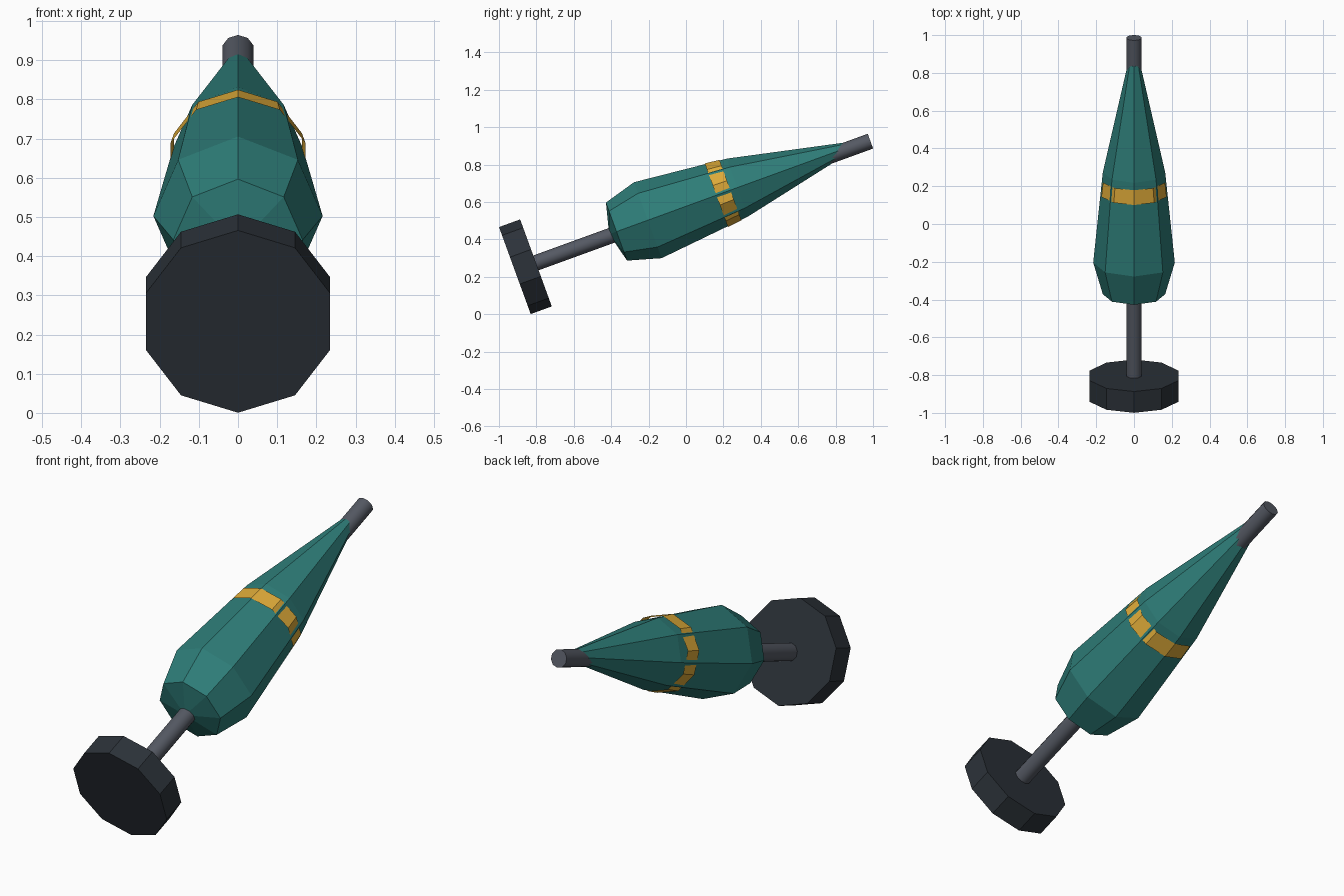
import bpy
import bmesh
import math
from mathutils import Matrix, Vector

cube = bpy.data.objects.get("Cube")
if cube:
    bpy.data.objects.remove(cube, do_unlink=True)

# Everything is turned about one axis that leans back from the foot
AXIS = Matrix.Translation((0, -0.915, 0.233)) @ Matrix.Rotation(math.radians(-70), 4, 'X')


def material(name, color, roughness=0.6):
    mat = bpy.data.materials.new(name)
    mat.use_nodes = True
    mat.diffuse_color = (*color, 1)
    shader = mat.node_tree.nodes["Principled BSDF"]
    shader.inputs["Base Color"].default_value = (*color, 1)
    shader.inputs["Roughness"].default_value = roughness
    return mat


def turned_part(name, profile, sides, mat, lift=0.0, capped=True, smooth=False):
    """Turn (radius, height) points around the axis; radius 0 makes a point."""
    bm = bmesh.new()
    rings = []
    for radius, height in profile:
        count = sides if radius > 0 else 1
        ring = []
        for i in range(count):
            a = math.tau * i / sides
            ring.append(bm.verts.new(Vector((radius * math.sin(a), -radius * math.cos(a) - lift, height))))
        rings.append(ring)
    for low, high in zip(rings, rings[1:]):
        for i in range(sides):
            j = (i + 1) % sides
            corners = [low[i % len(low)], low[j % len(low)], high[j % len(high)], high[i % len(high)]]
            bm.faces.new(list(dict.fromkeys(corners)))
    if capped:
        for ring in (rings[0], rings[-1]):
            if len(ring) > 1:
                bm.faces.new(ring)
    bmesh.ops.recalc_face_normals(bm, faces=bm.faces)
    mesh = bpy.data.meshes.new(name)
    bm.to_mesh(mesh)
    bm.free()
    mesh.materials.append(mat)
    obj = bpy.data.objects.new(name, mesh)
    bpy.context.collection.objects.link(obj)
    obj.matrix_world = AXIS
    if smooth:
        bpy.ops.object.select_all(action='DESELECT')
        obj.select_set(True)
        bpy.context.view_layer.objects.active = obj
        bpy.ops.object.shade_smooth_by_angle(angle=math.radians(40))
    return obj


teal = material("teal", (0.027, 0.205, 0.188))
gold = material("gold", (0.72, 0.40, 0.04))
steel = material("steel grey", (0.09, 0.10, 0.125))
dark = material("dark slate", (0.025, 0.032, 0.041))

# Foot disc
turned_part("foot_disc", [(0.2475, 0), (0.2475, 0.12)], 10, dark)

# Rod running through the whole length
turned_part("rod", [(0.042, 0.1), (0.042, 2.023)], 10, steel, smooth=True)

# Faceted body with a shallow pointed underside and a long taper
turned_part("body", [(0, 0.54), (0.165, 0.582), (0.216, 0.76), (0.165, 1.269), (0.033, 1.877)],
            8, teal, lift=0.01)

# Band that shows through between the body's ridges
turned_part("band", [(0.181, 1.15), (0.172, 1.23)], 10, gold, lift=0.01, capped=False)
